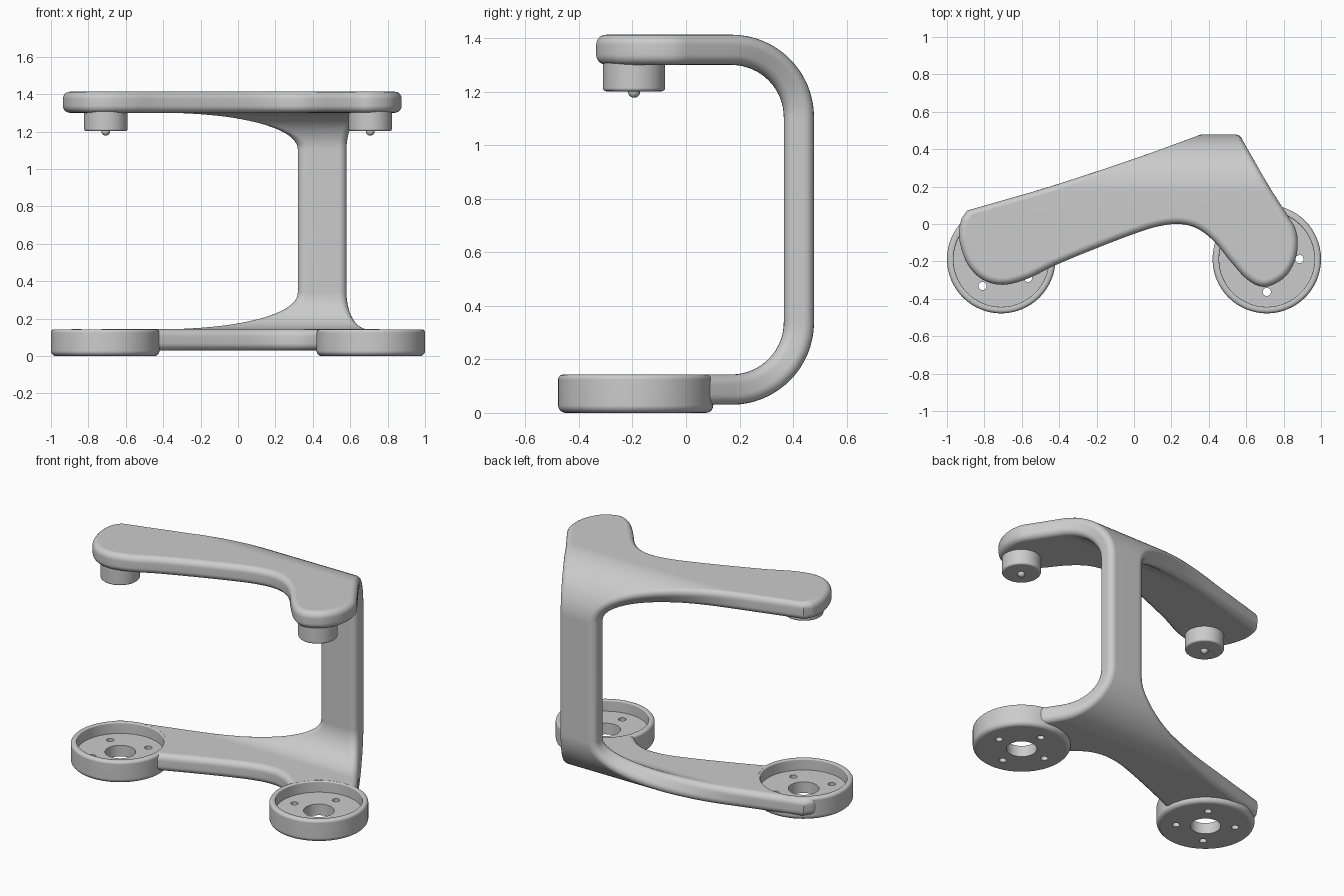
import bpy, bmesh
from math import sin, cos, pi, radians
from mathutils import Vector

if "Cube" in bpy.data.objects:
    bpy.data.objects.remove(bpy.data.objects["Cube"])

T = 0.113                        # sheet thickness
ZB, ZT = 0.087, 1.357            # mid heights of lower and upper plate
YC, R = 0.17, 0.252              # bend centre and mid-surface bend radius
YS = YC + R                      # mid plane of the upright
CX, CY = 0.71, -0.188            # wheel cup / pad centres


def finish(ob, angle=35):
    bpy.ops.object.select_all(action='DESELECT')
    ob.select_set(True)
    bpy.context.view_layer.objects.active = ob
    for m in list(ob.modifiers):
        bpy.ops.object.modifier_apply(modifier=m.name)
    bpy.ops.object.shade_smooth_by_angle(angle=radians(angle))
    w = ob.modifiers.new("weighted", 'WEIGHTED_NORMAL')
    w.keep_sharp = True


def to_object(name, bm):
    bmesh.ops.recalc_face_normals(bm, faces=bm.faces)
    me = bpy.data.meshes.new(name)
    bm.to_mesh(me)
    bm.free()
    ob = bpy.data.objects.new(name, me)
    bpy.context.collection.objects.link(ob)
    return ob


def lathe(name, profile, x, y, closed=False, steps=64):
    bm = bmesh.new()
    vs = [bm.verts.new((r, 0, z)) for r, z in profile]
    pairs = list(zip(vs, vs[1:])) + ([(vs[-1], vs[0])] if closed else [])
    es = [bm.edges.new(p) for p in pairs]
    bmesh.ops.spin(bm, geom=vs + es, cent=(0, 0, 0), axis=(0, 0, 1),
                   angle=2 * pi, steps=steps)
    bmesh.ops.remove_doubles(bm, verts=bm.verts, dist=1e-5)
    ob = to_object(name, bm)
    ob.location = (x, y, 0)
    return ob


def cut(ob, cutters):
    for c in cutters:
        c.hide_render = True
        m = ob.modifiers.new("cut", 'BOOLEAN')
        m.operation, m.object, m.solver = 'DIFFERENCE', c, 'EXACT'
    finish(ob)
    for c in cutters:
        bpy.data.objects.remove(c)


def cylinder(x, y, r, z0, z1, steps=64):
    return lathe("cutter", [(0, z0), (r, z0), (r, z1), (0, z1)], x, y, steps=steps)


def arc(cx, cz, r, a0, a1, n=5):
    return [(cx + r * cos(radians(a0 + (a1 - a0) * i / n)),
             cz + r * sin(radians(a0 + (a1 - a0) * i / n))) for i in range(n + 1)]


def smooth_path(pts, n=5):
    out = []
    p = [Vector(q) for q in pts]
    p = [2 * p[0] - p[1]] + p + [2 * p[-1] - p[-2]]
    for a, b, c, d in zip(p, p[1:], p[2:], p[3:]):
        for i in range(n):
            t = i / n
            out.append(0.5 * (2 * b + (c - a) * t + (2 * a - 5 * b + 4 * c - d) * t * t
                              + (3 * b - a - 3 * c + d) * t ** 3))
    return out + [p[-2]]


# Frame: C-shaped sheet, two lobed plates joined by a bent upright
lobes = smooth_path([(0.822, 0.045), (0.865, -0.03), (0.875, -0.12), (0.855, -0.21),
                     (0.80, -0.29), (0.70, -0.336), (0.61, -0.30), (0.52, -0.205),
                     (0.43, -0.095), (0.34, -0.025), (0.24, 0.0), (0.12, -0.015),
                     (-0.02, -0.06), (-0.22, -0.137), (-0.42, -0.22), (-0.57, -0.293),
                     (-0.70, -0.325), (-0.81, -0.297), (-0.89, -0.215),
                     (-0.93, -0.105), (-0.935, -0.03), (-0.922, 0.03)])
lobes.append(Vector((-0.892, 0.072)))

stations = []
N = 16
for i in range(N + 1):
    a = pi / 2 * i / N
    stations.append((YC + R * sin(a), ZT - R + R * cos(a)))
stations += [(y, ZT + ZB - z) for y, z in reversed(stations)]

bm = bmesh.new()
rows = []
for y, z in stations:
    left, right = 0.32 - (YS - y) / 0.29, 0.58 + (YS - y) * 0.64
    rows.append((bm.verts.new((left, y, z)), bm.verts.new((right, y, z))))
for (a, b), (c, d) in zip(rows, rows[1:]):
    bm.faces.new((a, b, d, c))
for z, (l, r) in ((ZT, rows[0]), (ZB, rows[-1])):
    bm.faces.new([r] + [bm.verts.new((p.x, p.y, z)) for p in lobes] + [l])
frame = to_object("c_frame", bm)
s = frame.modifiers.new("thickness", 'SOLIDIFY')
s.thickness, s.offset, s.use_even_offset = T, 0, True
b = frame.modifiers.new("round", 'BEVEL')
b.width, b.segments, b.limit_method, b.angle_limit = 0.038, 5, 'ANGLE', radians(60)
b.use_clamp_overlap = False
cut(frame, [cylinder(sx * CX, CY, 0.268, -0.1, 0.3) for sx in (-1, 1)])

# Cups with a centre hole and four screw holes; pads with a small nub above them
cup_profile = ([(0.09, 0)] + arc(0.262, 0.028, 0.028, -90, 0)
               + arc(0.272, 0.125, 0.018, 0, 90) + arc(0.262, 0.136, 0.007, 90, 180, 3)
               + [(0.255, 0.072), (0.09, 0.072)])
pad_profile = ([(0, 1.32), (0.116, 1.32)] + arc(0.104, 1.214, 0.012, 0, -90, 3)
               + [(0.023, 1.202)] + arc(0, 1.201, 0.023, 0, -90))
for side, sx, turn in (("left", -1, -35), ("right", 1, 0)):
    cup = lathe(side + "_cup", cup_profile, sx * CX, CY, closed=True)
    holes = []
    for k in range(4):
        a = radians(turn + 90 * k)
        holes.append(cylinder(sx * CX + 0.175 * cos(a), CY + 0.175 * sin(a),
                              0.022, -0.1, 0.3, 20))
    cut(cup, holes)
    finish(lathe(side + "_pad", pad_profile, sx * 0.707, -0.194, steps=48))
